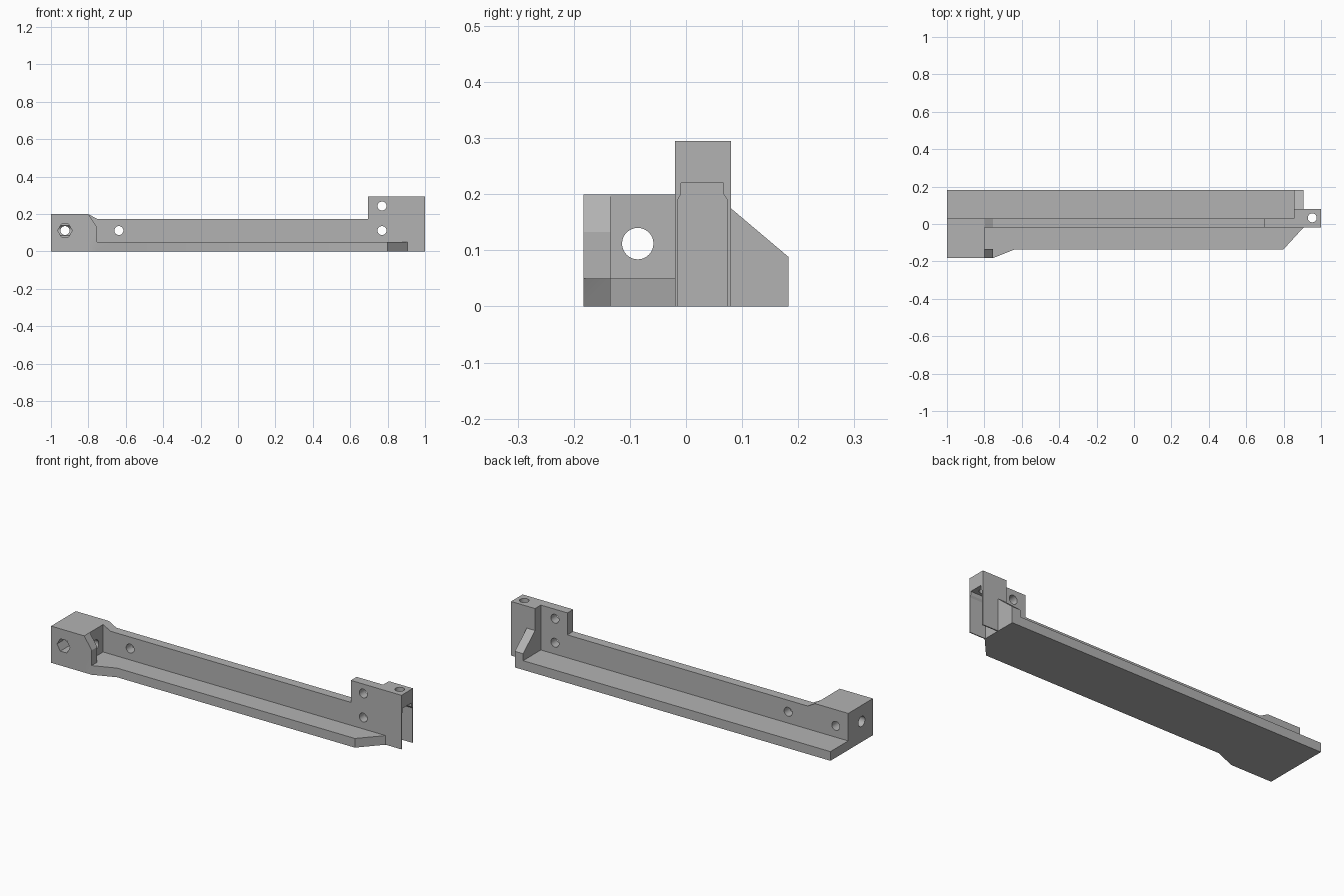
import bpy, bmesh, math
from mathutils import Vector

cube = bpy.data.objects.get("Cube")
if cube:
    bpy.data.objects.remove(cube, do_unlink=True)

grey = bpy.data.materials.new("plain_grey")
grey.use_nodes = True
grey.diffuse_color = (0.45, 0.45, 0.45, 1)
grey.node_tree.nodes["Principled BSDF"].inputs["Base Color"].default_value = grey.diffuse_color

AXES = {"x": lambda a, b, c: (c, a, b),
        "y": lambda a, b, c: (a, c, b),
        "z": lambda a, b, c: (a, b, c)}


def prism(name, axis, profile, low, high):
    """Extrude a 2D profile along an axis from low to high."""
    bm = bmesh.new()
    place = AXES[axis]
    face = bm.faces.new([bm.verts.new(place(a, b, low)) for a, b in profile])
    new = bmesh.ops.extrude_face_region(bm, geom=[face])["geom"]
    shift = Vector(place(0, 0, high - low))
    bmesh.ops.translate(bm, vec=shift, verts=[v for v in new if isinstance(v, bmesh.types.BMVert)])
    bmesh.ops.recalc_face_normals(bm, faces=bm.faces)
    mesh = bpy.data.meshes.new(name)
    bm.to_mesh(mesh)
    bm.free()
    mesh.materials.append(grey)
    obj = bpy.data.objects.new(name, mesh)
    bpy.context.collection.objects.link(obj)
    return obj


def rect(a0, a1, b0, b1):
    return [(a0, b0), (a1, b0), (a1, b1), (a0, b1)]


def ring(a, b, radius, sides=32):
    return [(a + radius * math.cos(math.tau * i / sides),
             b + radius * math.sin(math.tau * i / sides)) for i in range(sides)]


def combine(body, tool, operation):
    tool.hide_render = True
    mod = body.modifiers.new(operation, "BOOLEAN")
    mod.object, mod.operation, mod.solver = tool, operation, "EXACT"
    bpy.context.view_layer.objects.active = body
    bpy.ops.object.modifier_apply(modifier=mod.name)
    bpy.data.objects.remove(tool, do_unlink=True)


FRONT, BACK = -0.183, 0.183
WALL = -0.02

# Long upright wall with the raised end
body = prism("rail_bracket", "y",
             [(-1, 0), (1, 0), (1, 0.295), (0.695, 0.295), (0.695, 0.175),
              (-0.755, 0.175), (-0.8, 0.2), (-1, 0.2)], WALL, 0.03)

parts = [
    # Base flange
    prism("base_flange", "z",
          [(-1, FRONT), (-0.755, FRONT), (-0.635, -0.135), (0.8, -0.135),
           (0.905, WALL), (0.905, BACK), (-1, BACK)], 0, 0.05),
    # Square head and its chamfered front tab
    prism("head_block", "z", rect(-1, -0.8, FRONT, 0.03), 0, 0.2),
    prism("head_tab", "y",
          [(-0.85, 0), (-0.755, 0), (-0.755, 0.133), (-0.8, 0.2), (-0.85, 0.2)],
          FRONT, -0.135),
    # End post and sloping gusset behind it
    prism("end_post", "z", rect(0.855, 1, WALL, 0.08), 0, 0.295),
    prism("gusset", "x",
          [(0.02, 0), (BACK, 0), (BACK, 0.088), (0.08, 0.175), (0.02, 0.175)],
          0.855, 0.905),
]
for part in parts:
    combine(body, part, "UNION")

cutters = [
    # Stepped slot in the end post, open at the end and below
    prism("end_slot", "x",
          [(-0.015, -0.1), (0.074, -0.1), (0.074, 0.19), (0.067, 0.2),
           (0.067, 0.22), (-0.009, 0.22), (-0.009, 0.2), (-0.015, 0.19)],
          0.905, 1.1),
    prism("post_top_hole", "z", ring(0.953, 0.033, 0.024), 0.15, 0.4),
    # Head bores and hexagonal nut pocket
    prism("head_long_bore", "x", ring(-0.086, 0.112, 0.028), -1.1, -0.7),
    prism("head_cross_bore", "y", ring(-0.925, 0.112, 0.024), -0.3, 0.1),
    prism("nut_pocket", "y", ring(-0.925, 0.112, 0.039, 6), -0.3, -0.08),
]
# Screw holes through the wall
for x, z in ((-0.637, 0.112), (0.77, 0.112), (0.77, 0.243)):
    cutters.append(prism("screw_hole", "y", ring(x, z, 0.024), -0.1, 0.06))
for cutter in cutters:
    combine(body, cutter, "DIFFERENCE")

bpy.ops.object.select_all(action="DESELECT")
body.select_set(True)
bpy.context.view_layer.objects.active = body
bpy.ops.object.shade_smooth_by_angle(angle=math.radians(25))
